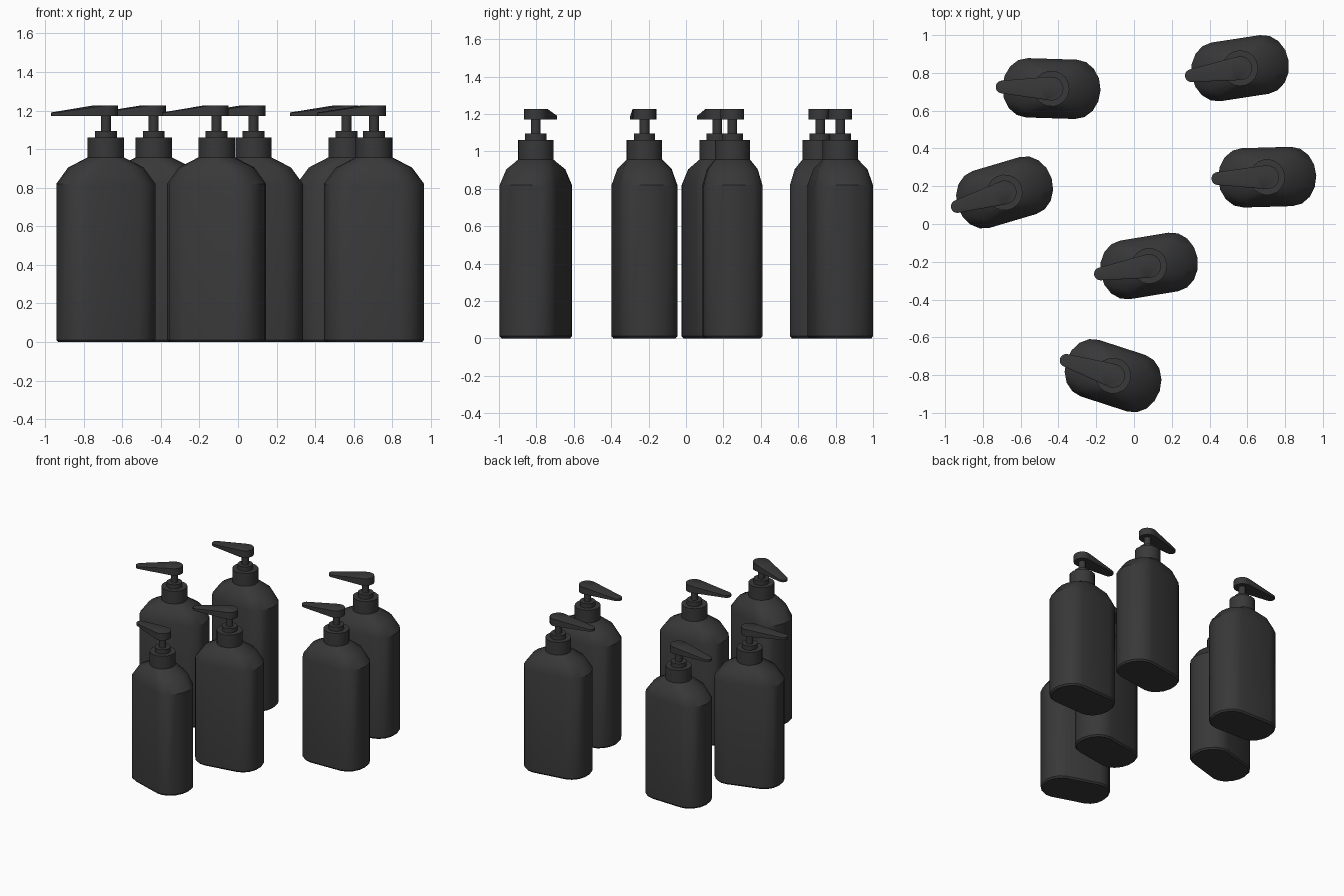
import bpy, bmesh
from math import sin, cos, pi, radians
from mathutils import Matrix, Vector

cube = bpy.data.objects.get("Cube")
if cube:
    bpy.data.objects.remove(cube, do_unlink=True)

plastic = bpy.data.materials.new("charcoal_plastic")
plastic.use_nodes = True
colour = (0.04, 0.04, 0.04, 1)
plastic.diffuse_color = colour
bsdf = plastic.node_tree.nodes["Principled BSDF"]
bsdf.inputs["Base Color"].default_value = colour
bsdf.inputs["Roughness"].default_value = 0.6

ARC = 8  # segments in each rounded end


def oval(straight, a, b):
    """Two half ellipses joined by straight sides."""
    pts = []
    for side in (1, -1):
        for i in range(ARC + 1):
            t = -pi / 2 + pi * i / ARC
            pts.append((side * (straight + a * cos(t)), side * b * sin(t)))
    return pts


def circle(r, n=2 * ARC + 2):
    """Evenly spaced ring that starts beside the oval's first point."""
    return [(r * cos(t), r * sin(t))
            for t in (-pi / 2 + 2 * pi * (i + 0.5) / n for i in range(n))]


def loft(bm, rings):
    """Skin a stack of (outline, height) rings and cap both ends."""
    loops = [[bm.verts.new((x, y, z)) for x, y in pts] for pts, z in rings]
    for low, high in zip(loops, loops[1:]):
        n = len(low)
        for i in range(n):
            j = (i + 1) % n
            bm.faces.new((low[i], low[j], high[j], high[i]))
    bm.faces.new(loops[0][::-1])
    bm.faces.new(loops[-1])


def finish(bm, name):
    bmesh.ops.recalc_face_normals(bm, faces=bm.faces)
    me = bpy.data.meshes.new(name)
    bm.to_mesh(me)
    bm.free()
    me.materials.append(plastic)
    me.shade_smooth()
    me.set_sharp_from_angle(angle=radians(30))
    return me


# Bottle body: oval sides, sloping shoulder, round neck
bm = bmesh.new()
loft(bm, [
    (oval(0.13, 0.12, 0.147), 0),
    (oval(0.13, 0.13, 0.157), 0.012),
    (oval(0.13, 0.13, 0.157), 0.82),
    (oval(0.09, 0.107, 0.133), 0.905),
    (circle(0.095), 0.957),
    (circle(0.095), 1.06),
])
body = finish(bm, "bottle_body")

# Pump collar and stem
bm = bmesh.new()
loft(bm, [(circle(0.057, 24), 1.06), (circle(0.057, 24), 1.095)])
collar = finish(bm, "pump_collar")
bm = bmesh.new()
loft(bm, [(circle(0.026, 16), 1.09), (circle(0.026, 16), 1.18)])
stem = finish(bm, "pump_stem")

# Pump head: round button tapering and sloping down to the spout tip
HEAD_R, TIP_R, TIP_X = 0.063, 0.034, -0.261
LOW, HIGH, TIP_TOP = 1.172, 1.227, 1.19
bm = bmesh.new()
for cx, r, top in ((0, HEAD_R, HIGH), (TIP_X, TIP_R, TIP_TOP)):
    for x, y in circle(r, 24):
        for z in (LOW, top):
            bm.verts.new((cx + x, y, z))
hull = bmesh.ops.convex_hull(bm, input=bm.verts)
loose = [v for v in bm.verts if not v.link_faces]
bmesh.ops.delete(bm, geom=loose, context='VERTS')
bmesh.ops.dissolve_limit(bm, angle_limit=radians(1), verts=bm.verts, edges=bm.edges)
head = finish(bm, "pump_head")

# Scattered bottles: x, y, turn in degrees
placements = [
    (-0.437, 0.717, -1.8),
    (0.562, 0.825, 8.7),
    (-0.685, 0.167, 16.5),
    (0.705, 0.248, 1.6),
    (0.08, -0.222, 9.3),
    (-0.111, -0.803, -18),
]
for n, (x, y, turn) in enumerate(placements, 1):
    place = Matrix.Translation(Vector((x, y, 0))) @ Matrix.Rotation(radians(turn), 4, 'Z')
    for me in (body, collar, stem, head):
        ob = bpy.data.objects.new(f"{me.name}_{n}", me)
        ob.matrix_world = place
        bpy.context.collection.objects.link(ob)
